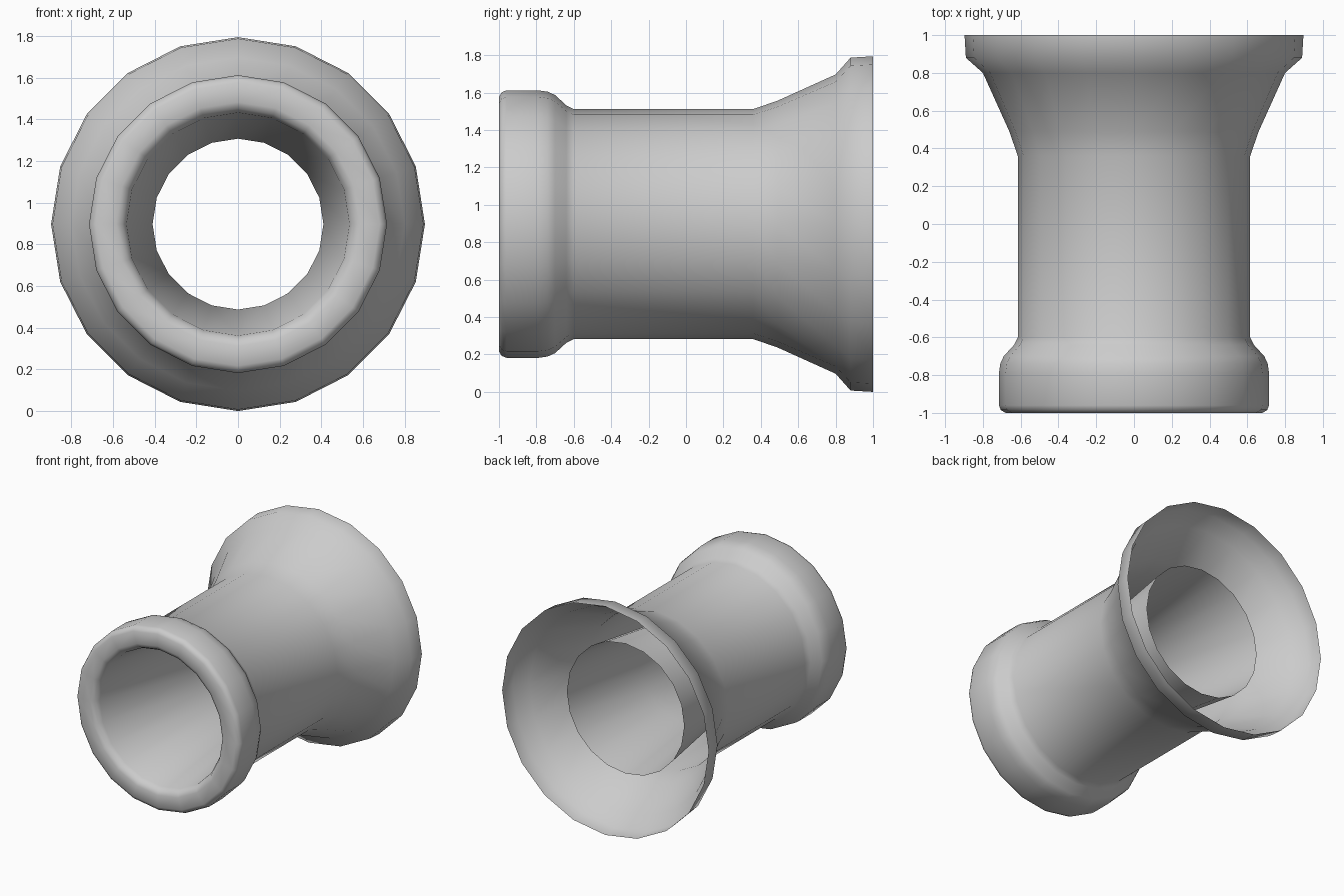
import bpy, bmesh, math

if "Cube" in bpy.data.objects:
    bpy.data.objects.remove(bpy.data.objects["Cube"])

SIDES = 20
CENTRE_Z = 0.897

# Profile (y, radius): flared rim -> body -> front collar -> rolled lip -> inner tube
PROFILE = [
    (1.00, 0.897), (0.88, 0.89), (0.80, 0.80), (0.49, 0.66), (0.36, 0.615),
    (-0.60, 0.615), (-0.64, 0.635), (-0.70, 0.69), (-0.74, 0.708), (-0.79, 0.715),
    (-0.96, 0.715), (-0.985, 0.705), (-1.00, 0.68),
    (-1.00, 0.585), (-0.985, 0.555), (-0.95, 0.535),
    (0.00, 0.41), (0.75, 0.51),
]


def lathe(name, profile):
    """Revolve an open profile around the y axis into a thin shell."""
    bm = bmesh.new()
    rings = []
    for y, r in profile:
        rings.append([bm.verts.new((r * math.cos(2 * math.pi * i / SIDES), y,
                                    CENTRE_Z + r * math.sin(2 * math.pi * i / SIDES)))
                      for i in range(SIDES)])
    for a, b in zip(rings, rings[1:]):
        for i in range(SIDES):
            j = (i + 1) % SIDES
            bm.faces.new((a[i], b[i], b[j], a[j]))
    # outer wall must face away from the axis
    bm.normal_update()
    bm.faces.ensure_lookup_table()
    f = bm.faces[SIDES * 4]
    c = f.calc_center_median()
    if f.normal.x * c.x + f.normal.z * (c.z - CENTRE_Z) < 0:
        bmesh.ops.reverse_faces(bm, faces=bm.faces[:])
    mesh = bpy.data.meshes.new(name)
    bm.to_mesh(mesh)
    bm.free()
    obj = bpy.data.objects.new(name, mesh)
    bpy.context.collection.objects.link(obj)
    return obj


# Flared pipe with its inner tube
pipe = lathe("flared_pipe", PROFILE)
bpy.context.view_layer.objects.active = pipe
pipe.select_set(True)
bpy.ops.object.shade_smooth_by_angle(angle=math.radians(50))
